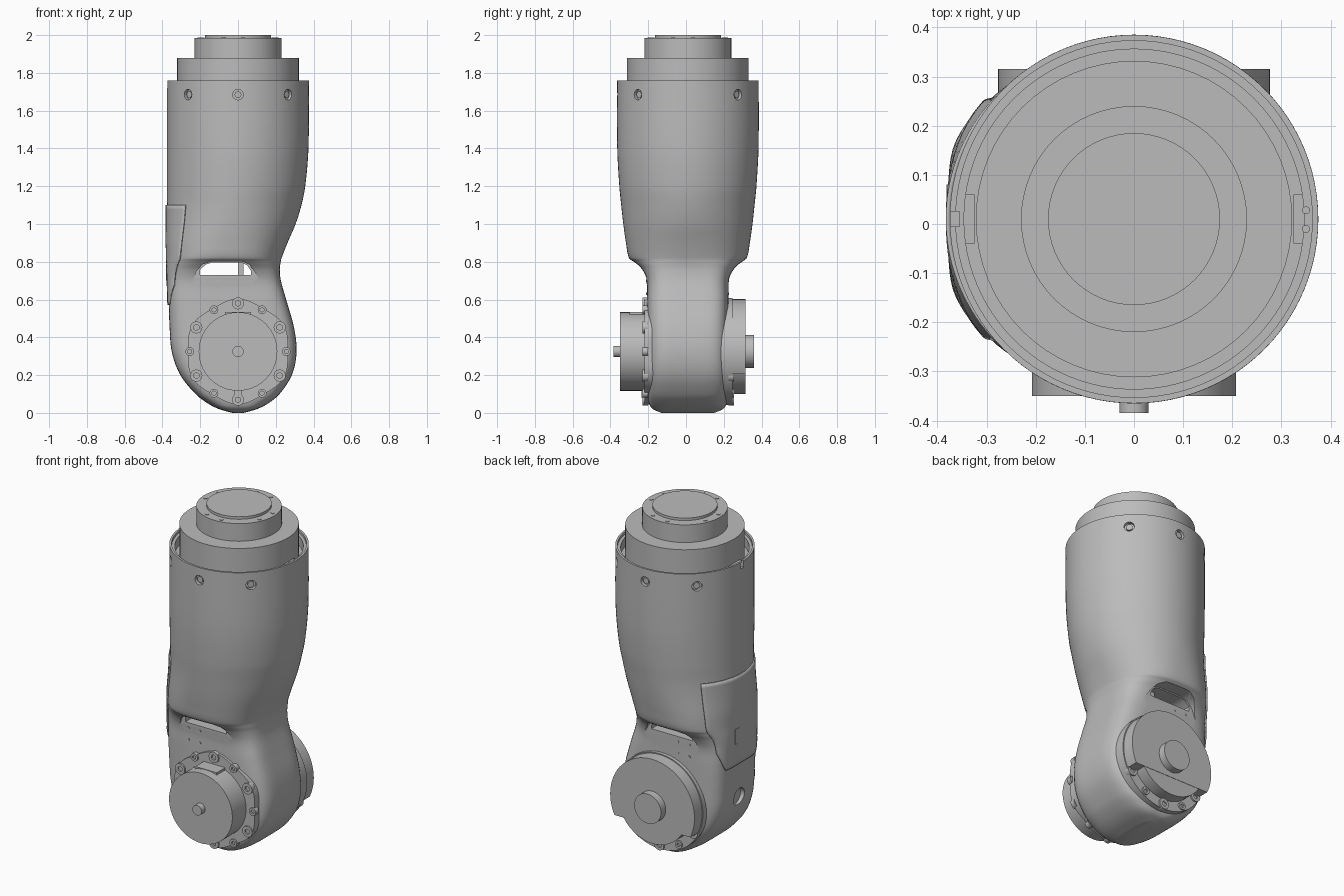
import bpy, bmesh, math
from mathutils import Vector

if "Cube" in bpy.data.objects:
    bpy.data.objects.remove(bpy.data.objects["Cube"])

grey = bpy.data.materials.new("machined_grey")
grey.use_nodes = True
COLOUR = (0.5, 0.5, 0.5, 1)
grey.diffuse_color = COLOUR
grey.node_tree.nodes["Principled BSDF"].inputs["Base Color"].default_value = COLOUR

YC = 0.01    # depth of the column axis
JZ = 0.325   # height of the joint axis


def finish(name, bm, smooth=True):
    bmesh.ops.recalc_face_normals(bm, faces=bm.faces)
    mesh = bpy.data.meshes.new(name)
    bm.to_mesh(mesh)
    bm.free()
    ob = bpy.data.objects.new(name, mesh)
    bpy.context.collection.objects.link(ob)
    mesh.materials.append(grey)
    if smooth:
        shade(ob)
    return ob


def select(ob):
    bpy.ops.object.select_all(action='DESELECT')
    ob.select_set(True)
    bpy.context.view_layer.objects.active = ob


def shade(ob):
    select(ob)
    bpy.ops.object.shade_smooth_by_angle(angle=math.radians(32))


def rod(bm, p0, p1, r, seg=40):
    a, b = Vector(p0), Vector(p1)
    d = b - a
    m = d.to_track_quat('Z', 'Y').to_matrix().to_4x4()
    m.translation = (a + b) / 2
    bmesh.ops.create_cone(bm, cap_ends=True, segments=seg, radius1=r, radius2=r,
                          depth=d.length, matrix=m)


def box(bm, x0, x1, y0, y1, z0, z1):
    vs = bmesh.ops.create_cube(bm, size=1)["verts"]
    for v in vs:
        v.co = ((x0 + x1) / 2 + v.co.x * (x1 - x0), (y0 + y1) / 2 + v.co.y * (y1 - y0),
                (z0 + z1) / 2 + v.co.z * (z1 - z0))


def prism(bm, pts, y0, y1):
    # x-z outline pushed along y
    a = [bm.verts.new((x, y0, z)) for x, z in pts]
    b = [bm.verts.new((x, y1, z)) for x, z in pts]
    n = len(pts)
    bm.faces.new(a)
    bm.faces.new(b[::-1])
    for i in range(n):
        bm.faces.new((a[i], b[i], b[(i + 1) % n], a[(i + 1) % n]))


def cut(ob, bm):
    cutter = finish("cutter", bm, False)
    cutter.hide_render = True
    mod = ob.modifiers.new("cut", 'BOOLEAN')
    mod.object = cutter
    mod.operation = 'DIFFERENCE'
    mod.solver = 'EXACT'
    mod.use_self = True
    select(ob)
    bpy.ops.object.modifier_apply(modifier=mod.name)
    bpy.data.objects.remove(cutter)


# Housing stations: height, right x, left x, half depth, squareness
KEYS = [(0, -.03, .03, .14, 3), (.02, -.1, .1, .185, 4), (.05, -.16, .16, .205, 4),
        (.1, -.225, .22, .214, 4.5), (.2, -.305, .285, .217, 5), (.32, -.35, .31, .217, 5),
        (.45, -.362, .297, .217, 5), (.6, -.367, .255, .217, 5), (.7, -.37, .227, .22, 4.5),
        (.76, -.371, .221, .247, 3.6), (.8, -.372, .226, .288, 2.8), (.82, -.373, .231, .312, 2.5),
        (.9, -.375, .262, .328, 2.3), (1, -.375, .305, .342, 2.1), (1.1, -.375, .336, .353, 2),
        (1.2, -.375, .356, .363, 2), (1.4, -.375, .373, .374, 2), (1.76, -.375, .375, .375, 2)]


def station(z):
    # smooth interpolation through the stations
    i = max(k for k in range(len(KEYS) - 1) if KEYS[k][0] <= z)
    a, b = KEYS[i], KEYS[i + 1]
    p, q = KEYS[max(i - 1, 0)], KEYS[min(i + 2, len(KEYS) - 1)]
    h = b[0] - a[0]
    t = (z - a[0]) / h
    out = []
    for k in range(1, 5):
        m0 = (b[k] - p[k]) / (b[0] - p[0]) * h
        m1 = (q[k] - a[k]) / (q[0] - a[0]) * h
        out.append((2*t**3 - 3*t*t + 1) * a[k] + (t**3 - 2*t*t + t) * m0
                   + (3*t*t - 2*t**3) * b[k] + (t**3 - t*t) * m1)
    return out


def skin(z, ang, off=0):
    x0, x1, hy, n = station(z)
    c, s = math.cos(ang), math.sin(ang)
    r = (abs(c)**n + abs(s)**n) ** (-1 / n)
    return ((x0 + x1) / 2 + ((x1 - x0) / 2 + off) * r * c, YC + (hy + off) * r * s, z)


def bridge(bm, rows, closed):
    for a, b in zip(rows, rows[1:]):
        n = len(a)
        for i in range(n if closed else n - 1):
            j = (i + 1) % n
            bm.faces.new((a[i], a[j], b[j], b[i]))


# Main housing with a stepped open rim
SEG = 96
bm = bmesh.new()
heights = [a[0] + (b[0] - a[0]) * k / 5 for a, b in zip(KEYS, KEYS[1:]) for k in range(5)]
angles = [math.tau * i / SEG for i in range(SEG)]
rows = [[bm.verts.new(skin(z, a)) for a in angles] for z in heights]
for r, z in [(.375, 1.76), (.363, 1.76), (.363, 1.745), (.346, 1.745), (.346, 1.69)]:
    rows.append([bm.verts.new((r * math.cos(a), YC + r * math.sin(a), z)) for a in angles])
bridge(bm, rows, True)
bm.faces.new(rows[0])
bm.faces.new(rows[-1])
housing = finish("housing", bm, False)

# Flat arched pockets on front and back
ARCH = [(-.31, .45), (-.27, .62), (-.22, .75), (-.19, .785), (-.14, .802), (.02, .802),
        (.06, .785), (.09, .745), (.16, .62), (.22, .45)]
for y0, y1 in [(-.5, -.208), (.224, .5)]:
    bm = bmesh.new()
    prism(bm, ARCH, y0, y1)
    cut(housing, bm)

# Cable window through the waist
bm = bmesh.new()
prism(bm, [(-.2, .73), (-.2, .76), (-.17, .786), (-.14, .795), (.02, .795), (.05, .78),
           (.07, .75), (.07, .73)], -.5, .5)
cut(housing, bm)

# Collar screw wells, rim notch and side port
COLLAR = [math.radians(a) for a in (45, 90, 135, 225, 270, 315)]


def around(r, a, z):
    return (r * math.cos(a), YC + r * math.sin(a), z)


bm = bmesh.new()
for a in COLLAR:
    rod(bm, around(.355, a, 1.685), around(.42, a, 1.685), .028, 24)
box(bm, -.39, -.355, -.005, .025, 1.72, 1.8)
rod(bm, (-.33, YC, .36), (-.45, YC, .36), .05, 28)
cut(housing, bm)
shade(housing)

bm = bmesh.new()
for a in COLLAR:
    rod(bm, around(.35, a, 1.685), around(.366, a, 1.685), .018, 16)
finish("collar_screws", bm)

# Web inside the window
bm = bmesh.new()
box(bm, 0, .028, -.15, .17, .72, .8)
finish("window_web", bm)

# Service cover following the right flank
bm = bmesh.new()
rows = []
for k in range(25):
    z = .57 + .53 * k / 24
    w = math.radians(44 if z > .68 else 33 + 11 * (z - .57) / .11)
    rows.append([bm.verts.new(skin(z, math.pi + w * (j / 12 - 1), .004)) for j in range(25)])
bridge(bm, rows, False)
cover = finish("service_cover", bm)
solid = cover.modifiers.new("thickness", 'SOLIDIFY')
solid.thickness = .008
solid.offset = 0
bm = bmesh.new()
box(bm, -.382, -.37, .04, .08, .7, .79)
finish("cover_latch", bm)

# Output stack on top
for name, r, z0, z1 in [("bearing_drum", .322, 1.6, 1.88), ("output_flange", .23, 1.85, 1.985),
                        ("output_disc", .175, 1.97, 2.0)]:
    bm = bmesh.new()
    rod(bm, (0, YC, z0), (0, YC, z1), r, 64)
    finish(name, bm)
bm = bmesh.new()
for q in range(4):
    for deg in (7.5, -22.5):
        a = math.radians(deg + 90 * q)
        rod(bm, around(.204, a, 1.98), around(.204, a, 1.988), .011, 16)
finish("flange_pins", bm)

# Keeper blocks in the rim gap
bm = bmesh.new()
for s in (-1, 1):
    box(bm, s * .325, s * .35, YC - .05, YC + .05, 1.68, 1.74)
for y in (-.01, .028):
    rod(bm, (.35, y, 1.73), (.35, y, 1.75), .008, 12)
finish("rim_keepers", bm)


# Joint discs along y
def joint_disc(name, y0, y1, r, seg=64):
    bm = bmesh.new()
    rod(bm, (0, y0, JZ), (0, y1, JZ), r, seg)
    return finish(name, bm)


def joint_point(r, deg):
    a = math.radians(deg)
    return r * math.cos(a), JZ + r * math.sin(a)


# Scalloped front flange
bm = bmesh.new()
prism(bm, [joint_point(.272 + .008 * math.cos(6 * math.radians(d - 30)), d)
           for d in range(0, 360, 3)], -.221, -.15)
finish("front_flange", bm)
joint_disc("front_drum", -.35, -.2, .208)
joint_disc("front_shaft", -.385, -.34, .03, 32)
bm = bmesh.new()
box(bm, -.02, .02, -.235, -.2, .08, .13)
box(bm, -.07, .07, -.3, -.21, .5, .535)
finish("front_tabs", bm)

# Joint bolts: collar with a socket recess
def bolts(name, degs, y, out):
    bm = bmesh.new()
    holes = bmesh.new()
    for d in degs:
        r = .032 if d % 60 == 30 else .023
        x, z = joint_point(.255, d)
        rod(bm, (x, y - out * .02, z), (x, y + out * .009, z), r, 20)
        rod(holes, (x, y, z), (x, y + out * .03, z), r * .5, 6)
    ob = finish(name, bm, False)
    cut(ob, holes)
    shade(ob)


bolts("front_bolts", range(0, 360, 30), -.221, -1)

# Rear cap: full drum with an upper cover trimmed flat below
joint_disc("rear_flange", .15, .245, .283)
joint_disc("rear_drum", .2, .314, .225)
cap = joint_disc("rear_cap", .2, .316, .277)
bm = bmesh.new()
box(bm, -.4, .4, .1, .4, -.1, .205)
cut(cap, bm)
shade(cap)
joint_disc("rear_shaft", .3, .36, .088, 40)
bolts("rear_bolts", range(210, 331, 30), .245, 1)

# Small screws below the windows
bm = bmesh.new()
for x in (-.18, -.105):
    for z in (.63, .7):
        rod(bm, (x, -.211, z), (x, -.2, z), .007, 10)
        rod(bm, (x, .227, z), (x, .21, z), .007, 10)
finish("pocket_screws", bm)
